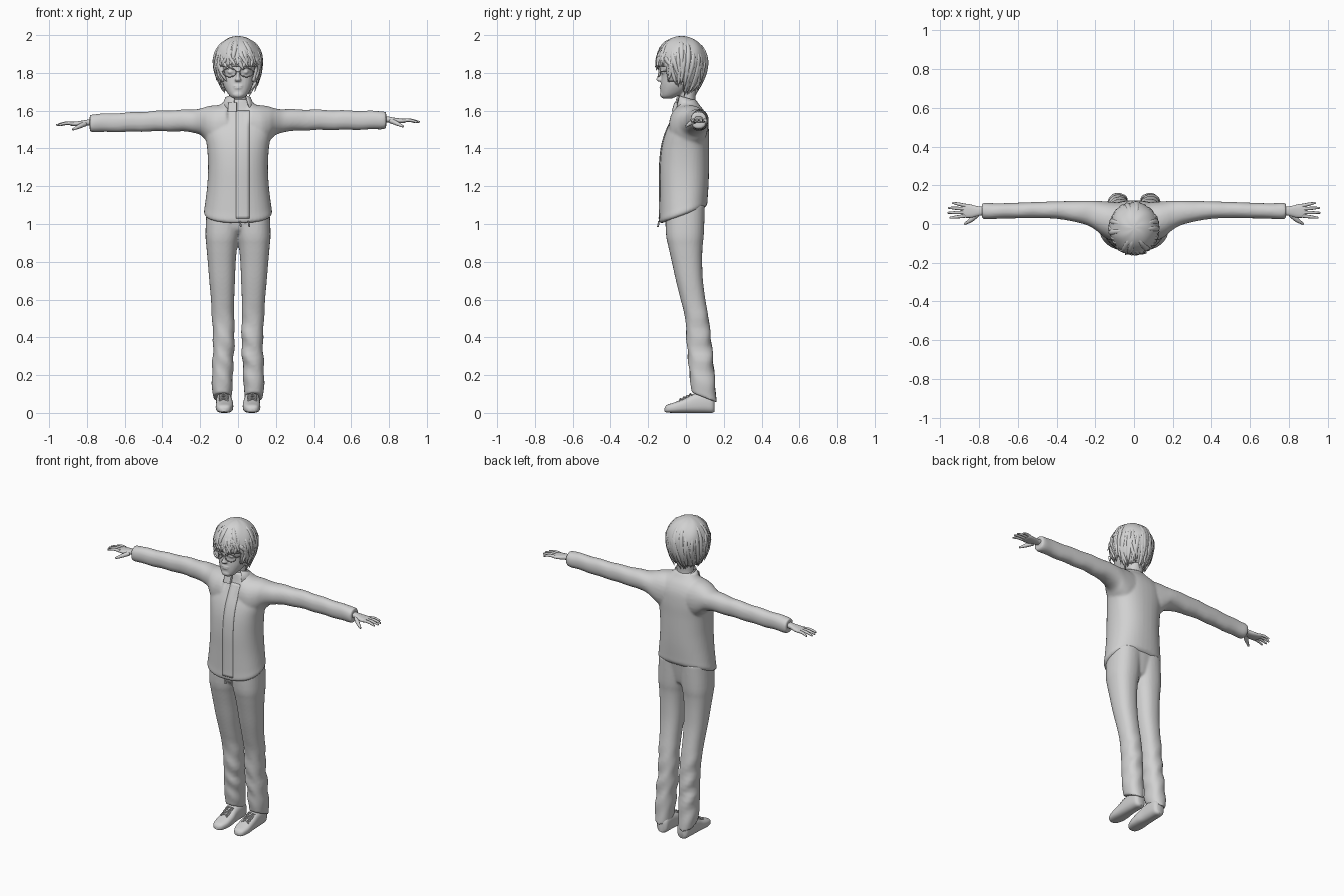
import bpy, bmesh, math, random
from mathutils import Vector

random.seed(4)
cube = bpy.data.objects.get("Cube")
if cube:
    bpy.data.objects.remove(cube)

GREY = (0.64, 0.64, 0.64, 1)
grey = bpy.data.materials.new("light grey")
grey.use_nodes = True
grey.diffuse_color = GREY
grey.node_tree.nodes["Principled BSDF"].inputs["Base Color"].default_value = GREY


def add_object(name, data):
    ob = bpy.data.objects.new(name, data)
    bpy.context.collection.objects.link(ob)
    data.materials.append(grey)
    return ob


def finish(name, bm, voxel=0, smooth=2):
    """Turn a bmesh into a smooth object, optionally fusing its shells."""
    bmesh.ops.recalc_face_normals(bm, faces=bm.faces)
    me = bpy.data.meshes.new(name)
    bm.to_mesh(me)
    bm.free()
    for p in me.polygons:
        p.use_smooth = True
    ob = add_object(name, me)
    if voxel:
        mod = ob.modifiers.new("fuse", 'REMESH')
        mod.mode, mod.voxel_size, mod.use_smooth_shade = 'VOXEL', voxel, True
        mod = ob.modifiers.new("soften", 'SMOOTH')
        mod.factor, mod.iterations = 0.5, smooth
    else:
        bpy.context.view_layer.objects.active = ob
        ob.select_set(True)
        bpy.ops.object.shade_smooth_by_angle(angle=math.radians(50))
        ob.select_set(False)
    return ob


def spline(rows, steps):
    """Catmull-Rom interpolation through rows of numbers."""
    out = []
    for i in range(len(rows) - 1):
        a, b, c, d = (rows[max(0, min(len(rows) - 1, i + k))] for k in (-1, 0, 1, 2))
        for s in range(steps):
            t = s / steps
            out.append([q + t / 2 * (r - p + t * (2*p - 5*q + 4*r - w + t * (3*(q - r) + w - p)))
                        for p, q, r, w in zip(a, b, c, d)])
    return out + [list(rows[-1])]


def loft(bm, rows, axis='z', sides=28, power=2.0, steps=4, warp=None):
    """Rows are (position, low u, high u, low v, high v); sections are superellipses."""
    rings = []
    for w, u0, u1, v0, v1 in spline(rows, steps):
        ring = []
        for k in range(sides):
            a = math.tau * k / sides
            c, s = math.cos(a), math.sin(a)
            u = (u0 + u1) / 2 + (u1 - u0) / 2 * math.copysign(abs(c) ** (2 / power), c)
            v = (v0 + v1) / 2 + (v1 - v0) / 2 * math.copysign(abs(s) ** (2 / power), s)
            co = Vector({'x': (w, u, v), 'y': (u, w, v), 'z': (u, v, w)}[axis])
            ring.append(bm.verts.new(warp(co) if warp else co))
        rings.append(ring)
    for r, q in zip(rings, rings[1:]):
        for k in range(sides):
            n = (k + 1) % sides
            bm.faces.new((r[k], r[n], q[n], q[k]))
    bm.faces.new(rings[0])
    bm.faces.new(rings[-1])


def ball(bm, centre, size):
    geo = bmesh.ops.create_uvsphere(bm, u_segments=16, v_segments=10, radius=1)
    for v in geo["verts"]:
        v.co = Vector(centre) + Vector([a * b for a, b in zip(v.co, size)])


def tubes(name, paths, closed=False):
    """Each path is a list of (x, y, z, radius)."""
    cu = bpy.data.curves.new(name, 'CURVE')
    cu.dimensions, cu.bevel_depth, cu.bevel_resolution = '3D', 1.0, 2
    cu.resolution_u, cu.use_fill_caps = 4, True
    for path in paths:
        sp = cu.splines.new('BEZIER')
        sp.bezier_points.add(len(path) - 1)
        sp.use_cyclic_u = closed
        for p, (x, y, z, r) in zip(sp.bezier_points, path):
            p.co, p.radius = (x, y, z), r
            p.handle_left_type = p.handle_right_type = 'AUTO'
    return add_object(name, cu)


# Jacket: body with slanted hem, plus two sleeves, fused
def hem_slant(co):
    co.z += 0.36 * (co.y + 0.015) * max(0, min(1, (1.3 - co.z) / 0.25))
    return co


bm = bmesh.new()
loft(bm, [(1.045, -.165, .165, -.13, .1), (1.06, -.18, .18, -.143, .112), (1.1, -.175, .175, -.142, .115),
          (1.2, -.163, .163, -.142, .12), (1.3, -.158, .158, -.142, .122), (1.4, -.163, .163, -.133, .122),
          (1.48, -.175, .175, -.112, .122), (1.55, -.17, .17, -.08, .115), (1.6, -.14, .14, -.055, .095),
          (1.635, -.09, .09, -.047, .068), (1.66, -.06, .06, -.042, .052)], power=2.3, warp=hem_slant, sides=40)
for s in (-1, 1):
    def sleeve(co, s=s):
        return Vector((s * co.x, co.y, co.z + s * 0.008 * max(0, co.x - 0.2) / 0.58
                       + 0.002 * math.sin(co.x * 45 + co.y * 20)))
    loft(bm, [(.06, -.09, .11, 1.4, 1.635), (.12, -.085, .115, 1.4, 1.63), (.165, -.06, .118, 1.435, 1.62),
              (.2, -.03, .12, 1.473, 1.612), (.26, .0, .12, 1.488, 1.607), (.4, .027, .117, 1.494, 1.603),
              (.55, .03, .112, 1.493, 1.597), (.7, .027, .107, 1.493, 1.592), (.765, .024, .11, 1.495, 1.59),
              (.785, .028, .106, 1.5, 1.587)], axis='x', power=2.2, warp=sleeve)
jacket = finish("jacket", bm, 0.008, 4)

# Front placket, wrapped over the chest
bm = bmesh.new()
bmesh.ops.create_grid(bm, x_segments=4, y_segments=40, size=0.5)
for v in bm.verts:
    v.co = Vector((0.025 + v.co.x * 0.07, -0.4, 1.315 + v.co.y * 0.57))
placket = finish("jacket_placket", bm)
mod = placket.modifiers.new("wrap", 'SHRINKWRAP')
mod.target, mod.wrap_method, mod.offset = jacket, 'PROJECT', 0.0015
mod.use_project_y, mod.use_positive_direction, mod.use_negative_direction = True, True, False
placket.modifiers.new("thick", 'SOLIDIFY').thickness = 0.002

# Stand-up collar, open at the front, and its folded flap
bm = bmesh.new()
last = None
for k in range(33):
    a = math.radians(-50 + 305 * k / 32)
    c, s = math.cos(a), math.sin(a)
    col = [bm.verts.new((r * c, 0.003 + 0.74 * r * s, z - 0.014 * s))
           for r, z in ((.096, 1.6), (.08, 1.638), (.068, 1.668))]
    if last:
        for i in range(2):
            bm.faces.new((last[i], col[i], col[i + 1], last[i + 1]))
    last = col
collar = finish("jacket_collar", bm)
collar.modifiers.new("thick", 'SOLIDIFY').thickness = 0.007
bm = bmesh.new()
loft(bm, [(1.595, -.055, -.006, -.076, -.05), (1.642, -.052, -.006, -.062, -.04)], power=8, steps=1)
finish("collar_flap", bm)
tubes("hem_cords", [[(x, -.143, 1.015, .004), (x + .005, -.148, .985, .005)] for x in (.01, .055)])


# Trousers: two legs and a hip block, fused
def leg_shape(s):
    def warp(co):
        low = max(0, min(1, (0.3 - co.z) / 0.2))
        fold = 0.004 * math.sin(co.z * 52 + co.x * 45 * s) * max(0, 1 - abs(co.z - 0.3) / 0.28)
        return Vector((s * (co.x + fold), co.y + fold, co.z - 0.4 * low * (co.y - 0.095)))
    return warp


bm = bmesh.new()
for s in (-1, 1):
    loft(bm, [(.082, .035, .132, .03, .162), (.13, .03, .137, .024, .158), (.2, .027, .138, .018, .152),
              (.3, .022, .134, .01, .142), (.4, .018, .132, .002, .132), (.5, .02, .138, -.004, .12),
              (.6, .02, .143, -.028, .103), (.7, .016, .152, -.053, .09), (.8, .012, .16, -.075, .086),
              (.88, .004, .167, -.093, .088), (.95, -.008, .172, -.106, .095), (1.1, -.02, .165, -.11, .1)],
         power=2.3, warp=leg_shape(s))
loft(bm, [(.93, -.04, .04, -.03, .03), (.955, -.09, .09, -.075, .07), (.99, -.14, .14, -.098, .083),
          (1.1, -.16, .16, -.112, .1)], power=2.4)
finish("trousers", bm, 0.007, 5)

# Shoes and laces
for s, side in ((-1, "right"), (1, "left")):
    def foot(co, s=s):
        return Vector((s * (co.x - 0.1 * min(0, co.y) - 0.004), co.y, co.z))
    bm = bmesh.new()
    loft(bm, [(-.113, .055, .08, .008, .026), (-.1, .036, .1, .002, .042), (-.06, .025, .115, 0, .056),
              (-.01, .028, .12, 0, .075), (.04, .034, .12, 0, .1), (.1, .036, .118, 0, .11),
              (.138, .04, .113, 0, .1), (.152, .055, .098, .008, .08)], axis='y', power=2.7, warp=foot)
    finish(side + "_shoe", bm)
    tubes(side + "_laces", [[(s * (.076 - .024 * d), -.035 + .017 * i, .064 + .0085 * i, .004),
                             (s * .076, -.028 + .017 * i, .075 + .0085 * i, .004),
                             (s * (.076 + .024 * d), -.02 + .017 * i, .07 + .0085 * i, .004)]
                            for i in range(4) for d in (-1, 1)])

# Hands: palm with four fingers and a thumb
for s, side in ((-1, "right"), (1, "left")):
    dz = 0.008 * s
    bm = bmesh.new()
    loft(bm, [(.76, .045, .09, 1.53 + dz, 1.565 + dz), (.8, .043, .09, 1.53 + dz, 1.56 + dz),
              (.84, .033, .1, 1.526 + dz, 1.553 + dz), (.875, .033, .105, 1.526 + dz, 1.549 + dz),
              (.89, .04, .1, 1.53 + dz, 1.545 + dz)], axis='x', power=2.4,
         warp=lambda co, s=s: Vector((s * co.x, co.y, co.z)))
    finish(side + "_hand", bm)
    fingers = [[(s * .87, y0, 1.54 + dz, .0095), (s * (.87 + x1) / 2, (y0 + y1) / 2, 1.541 + dz, .0085),
                (s * x1, y1, 1.531 + dz, .005)]
               for y0, y1, x1 in ((.042, .032, .952), (.06, .058, .962), (.078, .084, .96), (.095, .11, .938))]
    fingers.append([(s * .81, .05, 1.538 + dz, .014), (s * .84, .022, 1.525 + dz, .012),
                    (s * .875, .0, 1.508 + dz, .006)])
    tubes(side + "_fingers", fingers)

# Head and neck
bm = bmesh.new()
loft(bm, [(1.6, -.06, .06, -.045, .06), (1.66, -.05, .05, -.035, .05), (1.72, -.05, .05, -.045, .055),
          (1.78, -.05, .05, -.05, .055)])
loft(bm, [(1.664, -.02, .02, -.122, -.075), (1.675, -.04, .04, -.13, -.05), (1.7, -.06, .06, -.134, .0),
          (1.74, -.08, .08, -.133, .05), (1.79, -.09, .09, -.13, .08), (1.83, -.096, .096, -.138, .09),
          (1.9, -.09, .09, -.12, .08), (1.95, -.05, .05, -.08, .04)], power=2.3)
loft(bm, [(1.755, -.014, .014, -.15, -.12), (1.765, -.017, .017, -.158, -.12), (1.78, -.01, .01, -.152, -.12),
          (1.82, -.009, .009, -.138, -.12)], sides=14)
for s in (-1, 1):
    ball(bm, (s * .1, -.02, 1.785), (.01, .02, .03))
    ball(bm, (s * .04, -.122, 1.805), (.015, .012, .011))
ball(bm, (0, -.132, 1.73), (.026, .007, .004))
ball(bm, (0, -.132, 1.72), (.022, .008, .004))
ball(bm, (0, -.126, 1.685), (.027, .012, .016))
finish("head", bm, 0.005, 2)

# Glasses: two rims, bridge and side arms
rims = [[(s * .045 + .034 * math.cos(a), -.147 + .012 * abs(math.cos(a)) * (math.cos(a) * s > 0),
          1.802 + .023 * math.sin(a), .0025) for a in [math.tau * k / 12 for k in range(12)]] for s in (-1, 1)]
tubes("glasses_rims", rims, True)
tubes("glasses_arms", [[(-.011, -.147, 1.807, .0025), (.011, -.147, 1.807, .0025)]] +
      [[(s * .079, -.136, 1.808, .0025), (s * .102, -.02, 1.805, .0025)] for s in (-1, 1)])


# Hair: a lumpy cap cut away around the face, with loose locks swept over it
def hair_point(a, t, k=1.0):
    """a is the angle from the front, t the angle from the crown."""
    h = math.cos(t)
    k += 0.012 * math.sin(7 * a + 4 * t) * math.sin(t)
    return Vector((.127 * k * math.sin(t) * math.sin(a), -.022 - .134 * k * math.sin(t) * math.cos(a),
                   1.862 + (.133 if h > 0 else .185) * k * h))


def hair_hem(a):
    turn = abs((a + math.pi) % math.tau - math.pi)
    return 1.835 if turn < 0.9 else 1.755 if turn < 1.7 else 1.705


bm = bmesh.new()
bmesh.ops.create_uvsphere(bm, u_segments=64, v_segments=40, radius=1)
for v in bm.verts:
    v.co = hair_point(math.atan2(v.co.x, -v.co.y), math.acos(max(-1, min(1, v.co.z))))
gone = [f for f in bm.faces for c in [f.calc_center_median()] if c.z < hair_hem(math.atan2(c.x, -c.y - .022))]
bmesh.ops.delete(bm, geom=gone, context='FACES')
finish("hair_cap", bm).modifiers.new("thick", 'SOLIDIFY').thickness = 0.012

locks = []
for count, start in ((9, .35), (22, 1.0), (26, 1.3)):
    for i in range(count):
        a = math.tau * (i + random.uniform(-.4, .4)) / count
        drop = (1.862 - hair_hem(a)) / .185 + random.uniform(-.08, .12)
        end = math.acos(max(-.93, -drop))
        swirl, flick = random.uniform(-.45, .45), random.uniform(1.0, 1.13)
        path = []
        for j, (r, k) in enumerate(((.002, .97), (.014, .925), (.018, .91), (.012, .96), (.001, flick))):
            f = j / 4
            path.append((*hair_point(a + swirl * f * f, start + (end - start) * f, k), r))
        locks.append(path)
tubes("hair_locks", locks)
